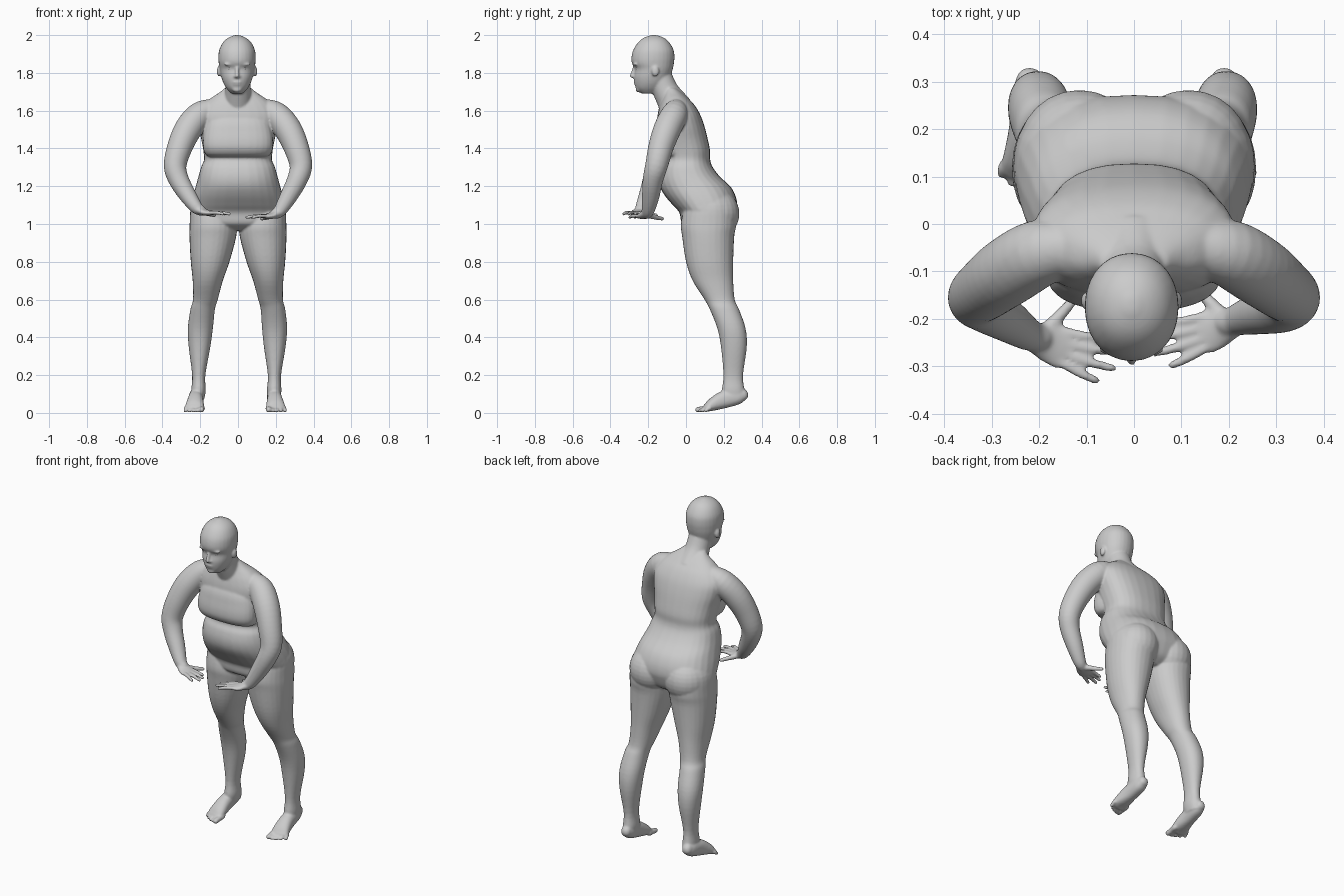
import bpy, bmesh, math
from mathutils import Vector, Matrix

bm = bmesh.new()
SIDES = 28


def spline(rows, sub=4):
    """Catmull-Rom interpolation through rows of numbers."""
    out = []
    for i in range(len(rows) - 1):
        a, b, c, d = (rows[max(0, min(len(rows) - 1, k))] for k in range(i - 1, i + 3))
        for j in range(sub):
            t = j / sub
            out.append([0.5 * (2 * q + (r - p) * t + (2 * p - 5 * q + 4 * r - s) * t * t
                               + (3 * q - p - 3 * r + s) * t ** 3)
                        for p, q, r, s in zip(a, b, c, d)])
    return out + [list(rows[-1])]


def skin(rings, power=2.0, n=SIDES):
    """Bridge rings given as (centre, axis u, axis v) and cap the ends."""
    loops = []
    for c, u, v in rings:
        loop = []
        for k in range(n):
            a = 2 * math.pi * k / n
            ca, sa = math.cos(a), math.sin(a)
            x = math.copysign(abs(ca) ** (2 / power), ca)
            y = math.copysign(abs(sa) ** (2 / power), sa)
            loop.append(bm.verts.new(c + u * x + v * y))
        loops.append(loop)
    for a, b in zip(loops, loops[1:]):
        for k in range(n):
            bm.faces.new((a[k], a[(k + 1) % n], b[(k + 1) % n], b[k]))
    bm.faces.new(loops[0][::-1])
    bm.faces.new(loops[-1])


def stack(rows, power=2.0):
    """Level slices: z, x min, x max, y min, y max."""
    skin([(Vector(((x0 + x1) / 2, (y0 + y1) / 2, z)),
           Vector(((x1 - x0) / 2, 0, 0)), Vector((0, (y1 - y0) / 2, 0)))
          for z, x0, x1, y0, y1 in spline(rows)], power)


def tube(points, ref=(0, 0, 1), n=SIDES, power=2.0):
    """Round-ended tube through x, y, z, radius across, radius along ref."""
    pts = spline([p if len(p) == 5 else (*p, p[3]) for p in points])
    pos = [Vector(p[:3]) for p in pts]
    rings = []
    for i, p in enumerate(pts):
        t = (pos[min(i + 1, len(pos) - 1)] - pos[max(i - 1, 0)]).normalized()
        u = t.cross(Vector(ref)).normalized()
        v = u.cross(t)
        ring = (pos[i], u * p[3], v * p[4])
        if i in (0, len(pts) - 1):
            sign, r = (-1 if i == 0 else 1), min(p[3], p[4])
            caps = [(pos[i] + t * sign * r * math.sin(a), ring[1] * math.cos(a), ring[2] * math.cos(a))
                    for a in (0.5, 0.95, 1.35)]
            rings += caps[::-1] + [ring] if i == 0 else [ring] + caps
        else:
            rings.append(ring)
    skin(rings, power, n)


def ball(c, r):
    bmesh.ops.create_uvsphere(bm, u_segments=24, v_segments=16, radius=1,
                              matrix=Matrix.Translation(c) @ Matrix.Diagonal((*r, 1)))


# Torso: z, half width, front, back
torso = [(0.965, .12, .04, .19), (1.0, .22, -.02, .24), (1.06, .25, -.035, .266),
         (1.10, .248, -.07, .272), (1.15, .238, -.112, .262), (1.20, .224, -.14, .234),
         (1.25, .21, -.147, .18), (1.30, .196, -.137, .142), (1.34, .180, -.118, .128),
         (1.39, .184, -.13, .127), (1.45, .195, -.15, .115), (1.52, .212, -.155, .097),
         (1.58, .215, -.15, .075), (1.63, .185, -.138, .045), (1.665, .145, -.125, .012),
         (1.695, .10, -.115, -.02), (1.72, .07, -.11, -.05)]
stack([(z, -w, w, f, b) for z, w, f, b in torso], 2.4)

# Bust with a crease below: z, half width, front
bust = [(1.355, .15, -.13), (1.368, .172, -.162), (1.40, .184, -.182), (1.44, .186, -.184),
        (1.49, .180, -.175), (1.54, .165, -.162), (1.60, .13, -.13)]
stack([(z, -w, w, f, 0) for z, w, f in bust], 2.6)

# Neck and head
tube([(0, -.055, 1.62, .085), (0, -.105, 1.70, .069), (-.003, -.14, 1.78, .066)], (0, 1, 0))
head = [(1.69, .03, -.235, -.16), (1.715, .054, -.262, -.125), (1.745, .072, -.272, -.10),
        (1.78, .084, -.276, -.083), (1.82, .092, -.271, -.07), (1.85, .097, -.286, -.064),
        (1.88, .099, -.289, -.061), (1.92, .095, -.28, -.065), (1.96, .076, -.255, -.087),
        (1.985, .048, -.225, -.115), (2.0, .012, -.185, -.155)]
stack([(z, -w - .005, w - .005, f, b) for z, w, f, b in head], 2.1)

# Nose, lips, chin
tube([(-.005, -.272, 1.835, .008), (-.005, -.282, 1.80, .010), (-.005, -.288, 1.784, .011)], (0, 1, 0), 12)
ball((-.005, -.277, 1.780), (.019, .011, .008))
ball((-.005, -.268, 1.751), (.027, .010, .006))
ball((-.005, -.265, 1.740), (.024, .010, .006))
ball((-.005, -.252, 1.712), (.026, .015, .015))

for s in (-1, 1):
    left = s < 0

    # Ear, brow and buttock
    ball((s * .096 - .005, -.162, 1.808), (.011, .020, .028))
    ball((s * .038 - .005, -.266, 1.845), (.032, .013, .008))
    ball((s * .115, .155, 1.055), (.130, .128, .13))

    # Leg: z, inner x, outer x, front, back
    leg = [(1.18, .07, .20, .03, .2), (1.10, .03, .247, -.005, .25), (1.0, .008, .256, -.027, .265),
           (.93, .01, .257, -.02, .255),
           (.80, .045, .25, 0, .25), (.70, .08, .24, .035, .25), (.60, .107, .238, .098, .258),
           (.55, .12, .25, .125, .28), (.45, .127, .26, .165, .315), (.35, .137, .252, .185, .322),
           (.20, .158, .228, .198, .302), (.12, .153, .23, .19, .31), (.07, .16, .225, .2, .315)]
    rows = []
    for z, x0, x1, f, b in leg:
        dx = .022 * max(0, 1 - z / .6) if left else 0
        a, c = sorted((s * (x0 + dx), s * (x1 + dx)))
        rows.append((z, a, c, f, b))
    stack(rows, 2.15)

    # Foot and toes
    dx = .03 if left else 0
    foot = [(.19, .300, .096, .03, .032), (.191, .27, .086, .037, .042), (.194, .20, .070, .04, .046),
            (.198, .14, .044, .048, .034), (.202, .11, .026, .051, .021)]
    tube([(s * (x + dx), y, z, a, b) for x, y, z, a, b in foot], power=2.3)
    for k in range(5):
        x = .160 + .0215 * k + dx
        r = .0155 if k == 0 else .0105
        tip = .063 + .0027 * k * k
        tube([(s * x, .125, .024, r), (s * (x + .002), (tip + .125) / 2, .021, r),
              (s * (x + .003), tip, r + .001, r)], n=12)

    # Arm: the two wrists sit slightly differently
    wy, wz = (-.012, 0) if left else (.02, -.018)
    arm = [(.13, -.05, 1.61, .055), (.20, -.062, 1.577, .071), (.262, -.098, 1.505, .073),
           (.307, -.132, 1.41, .067), (.333, -.156, 1.31, .06), (.314, -.175, 1.235, .054),
           (.268, -.197 + wy / 2, 1.155 + wz / 2, .046), (.224, -.22 + wy, 1.092 + wz, .035),
           (.20, -.228 + wy, 1.073 + wz, .029)]
    tube([(s * x, y, z, r) for x, y, z, r in arm], (0, 1, 0))

    # Palm, fingers, thumb
    palm = [(.215, -.226, 1.078, .03, .024), (.18, -.238, 1.063, .042, .018), (.145, -.256, 1.058, .043, .013)]
    tube([(s * x, y + wy, z + wz, a, b) for x, y, z, a, b in palm])
    fingers = [(-.290, .080, -.318), (-.268, .045, -.292), (-.246, .050, -.256), (-.222, .072, -.226)]
    for y0, x1, y1 in fingers:
        tube([(s * .15, y0 + .008 + wy, 1.06 + wz, .011), (s * (.14 + x1) / 2, (y0 + y1) / 2 + wy, 1.06 + wz, .0105),
              (s * x1, y1 + wy, 1.053 + wz, .009)], n=12)
    tube([(s * .195, -.222 + wy, 1.066 + wz, .018), (s * .16, -.185 + wy, 1.055 + wz, .014),
          (s * .125, -.145 + wy, 1.045 + wz, .0105)], n=12)

# Fuse the overlapping parts into one continuous skin
bmesh.ops.recalc_face_normals(bm, faces=bm.faces)
mesh = bpy.data.meshes.new("body")
bm.to_mesh(mesh)
bm.free()
body = bpy.data.objects.new("body", mesh)
bpy.context.collection.objects.link(body)
remesh = body.modifiers.new("fuse", 'REMESH')
remesh.mode = 'VOXEL'
remesh.voxel_size = 0.0055
remesh.use_smooth_shade = True
soften = body.modifiers.new("soften", 'SMOOTH')
soften.factor = 0.5
soften.iterations = 8

# Eyes
for side, s in (("left", -1), ("right", 1)):
    bpy.ops.mesh.primitive_uv_sphere_add(segments=20, ring_count=12, radius=.013,
                                         location=(s * .037 - .005, -.252, 1.822))
    eye = bpy.context.object
    eye.name = "eye_" + side
    bpy.ops.object.shade_smooth()
